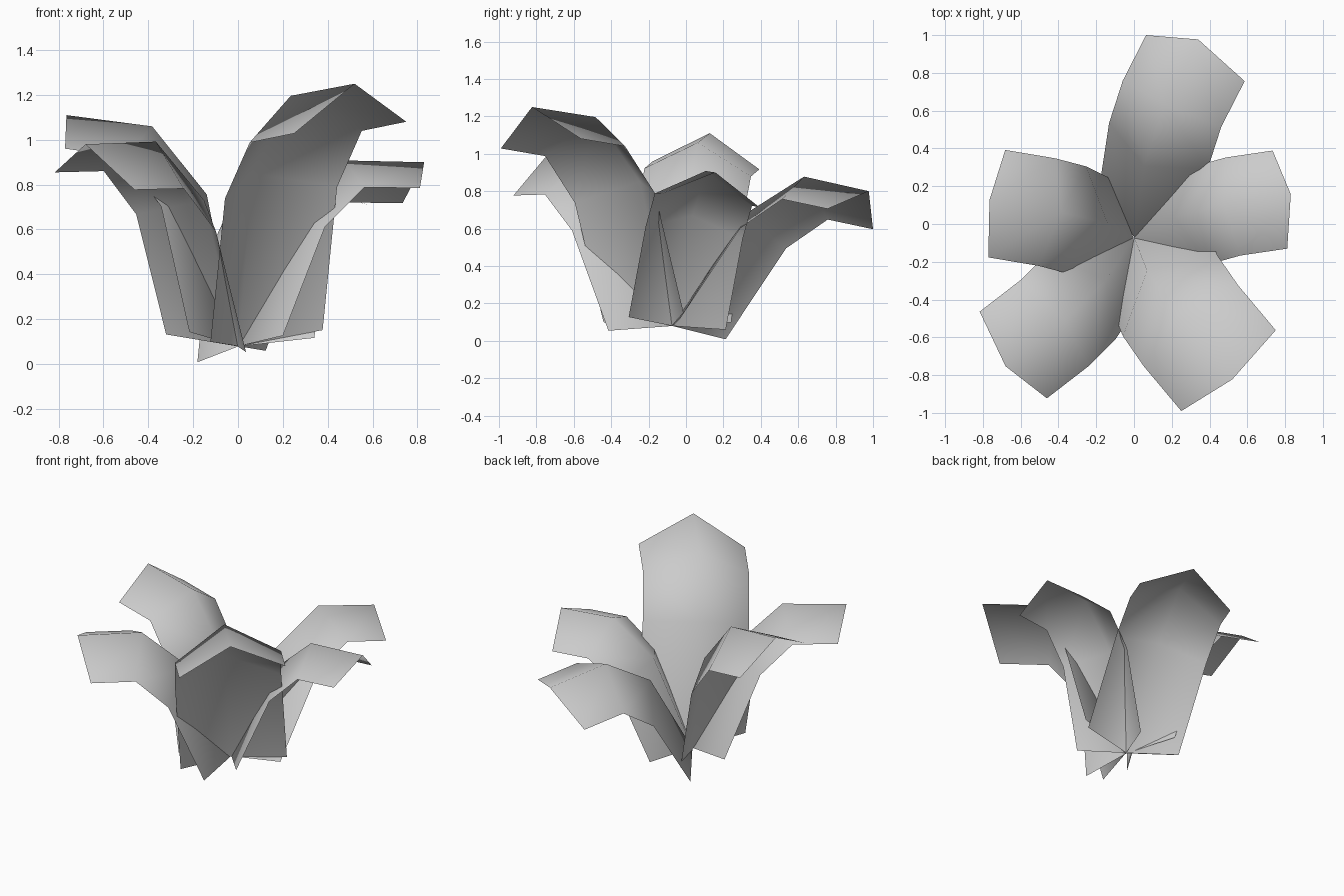
import bpy
from math import cos, sin, radians
from mathutils import Vector

old = bpy.data.objects.get("Cube")
if old:
    bpy.data.objects.remove(old, do_unlink=True)

# One plain grey for every leaf
grey = bpy.data.materials.new("leaf grey")
grey.use_nodes = True
colour = (0.6, 0.6, 0.6, 1)
grey.diffuse_color = colour
grey.node_tree.nodes["Principled BSDF"].inputs["Base Color"].default_value = colour

# Leaf profile: (outward, up, direction of the raised midrib in degrees)
profile = [(0.2, 0.045, 193), (0.36, 0.685, 154), (0.553, 0.935, 115), (0.862, 0.975, 76)]
HALF_WIDTH, RIB = 0.33, 0.202
root = Vector((0, -0.073, 0.08))


def rib_point(row):
    out, up, angle = row
    return Vector((out + RIB * cos(radians(angle)), up + RIB * sin(radians(angle))))


def leaf(name, tip, side):
    """Arched, ridged leaf growing from the root; tip is relative to the root."""
    tip, side = Vector(tip), Vector(side)
    end = rib_point(profile[-1])
    scale = tip.length / end.length
    t = tip.normalized()
    s = (side - t * side.dot(t)).normalized()
    n = t.cross(s)
    a, b = end.normalized()
    outward = (t * a - n * b) * scale
    upward = (t * b + n * a) * scale
    across = s * HALF_WIDTH * scale

    verts = []
    for row in profile:
        edge = root + outward * row[0] + upward * row[1]
        rib = rib_point(row)
        verts += [edge - across, root + outward * rib.x + upward * rib.y, edge + across]
    faces = []
    for r in range(len(profile) - 1):
        for c in range(2):
            i = r * 3 + c
            faces.append((i, i + 3, i + 4, i + 1))

    mesh = bpy.data.meshes.new(name)
    mesh.from_pydata(verts, [], faces)
    mesh.materials.append(grey)
    mesh.shade_smooth()
    obj = bpy.data.objects.new(name, mesh)
    bpy.context.collection.objects.link(obj)


# Five leaves: name, tip direction and length, crosswise direction
leaf("front_left_leaf", (0.52, -0.75, 1.17), (0.5, 0.43, 0.05))
leaf("front_right_leaf", (-0.68, -0.68, 0.9), (0.35, -0.465, -0.07))
leaf("back_leaf", (0.34, 1.05, 0.72), (-0.52, 0.24, -0.11))
leaf("left_leaf", (0.83, 0.23, 0.82), (-0.08, 0.52, -0.07))
leaf("right_leaf", (-0.765, 0.2, 1.03), (-0.09, -0.565, 0.045))
